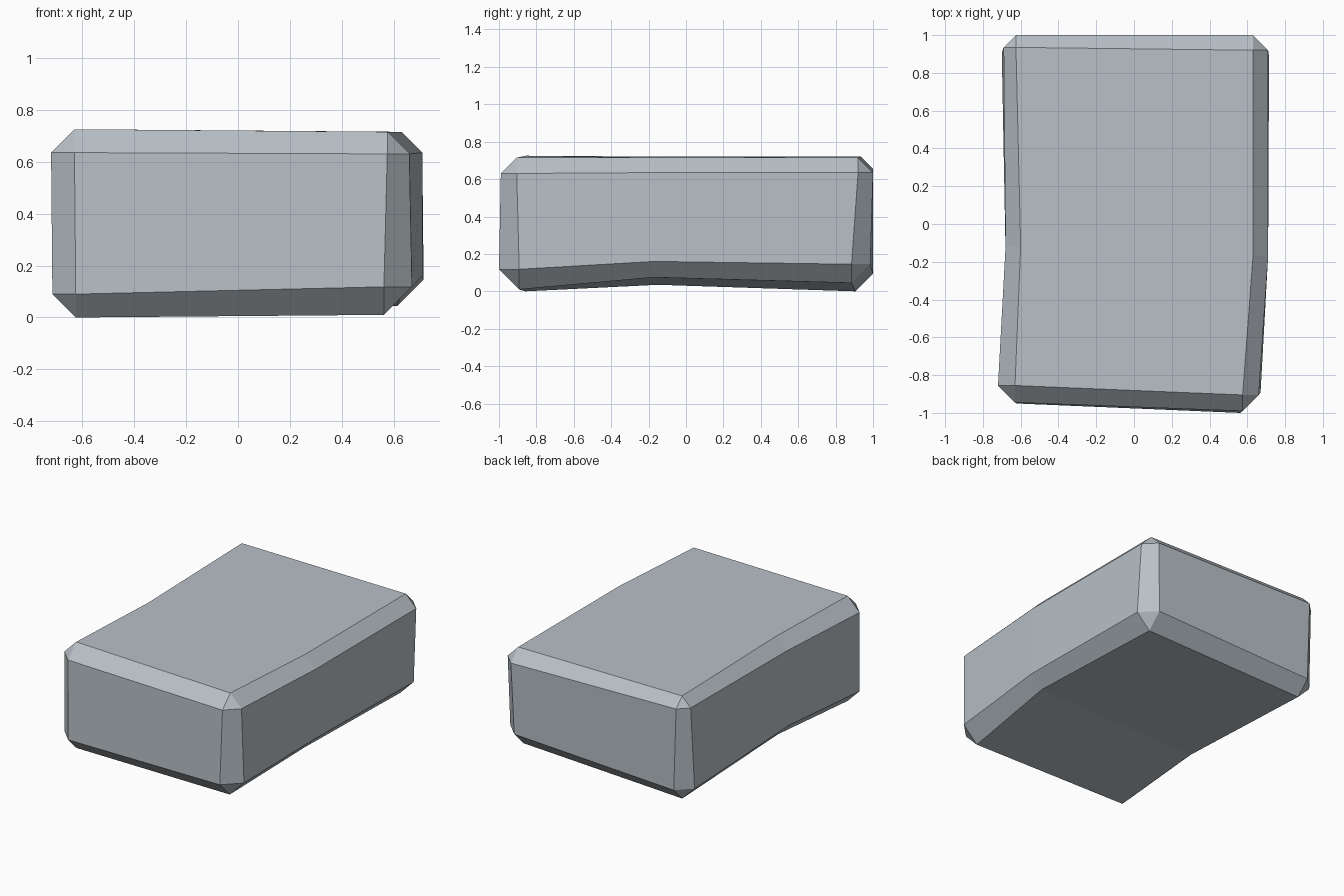
import bpy, bmesh
from mathutils import Vector

if "Cube" in bpy.data.objects:
    bpy.data.objects.remove(bpy.data.objects["Cube"])

# Worn stone block: each sharp corner is (x, y, z, chamfer width), keyed by side, station, level
corners = {
    (-1, -1, 1): (-.72, -.945, .725, .09), (1, -1, 1): (.66, -.99, .715, .085),
    (-1, 0, 1): (-.68, -.12, .72, .08),    (1, 0, 1): (.71, -.17, .715, .08),
    (-1, 1, 1): (-.69, 1.0, .72, .065),    (1, 1, 1): (.71, 1.0, .715, .08),
    (-1, -1, -1): (-.715, -.95, .0, .09),  (1, -1, -1): (.67, -1.0, .01, .108),
    (-1, 0, -1): (-.68, -.15, .035, .085), (1, 0, -1): (.71, -.17, .075, .085),
    (-1, 1, -1): (-.70, 1.0, .0, .093),    (1, 1, -1): (.715, .985, .045, .1),
}

bm = bmesh.new()
V = {}
for key, (x, y, z, w) in corners.items():
    p, s = Vector((x, y, z)), Vector(key)
    for axis in range(3):
        if axis == 1 and key[1] == 0:
            continue
        # a point on the face along this axis, pulled in by the chamfer on the other two
        q = p - s * w
        q[axis] = p[axis]
        V[key, axis] = bm.verts.new(q)


def face(*pts):
    bm.faces.new([V[p] for p in pts])


for s in (-1, 1):
    # end face
    face(*[((x, s, z), 1) for x, z in ((-1, -1), (1, -1), (1, 1), (-1, 1))])
    for t in (-1, 1):
        # end chamfers: horizontal and vertical
        face(((-1, s, t), 1), ((1, s, t), 1), ((1, s, t), 2), ((-1, s, t), 2))
        face(((t, s, -1), 1), ((t, s, 1), 1), ((t, s, 1), 0), ((t, s, -1), 0))
        # corner triangle
        face(*[((s, t, 1), a) for a in range(3)])
        face(*[((s, t, -1), a) for a in range(3)])
    for a, b in ((-1, 0), (0, 1)):
        # side panel, top or bottom panel, long chamfers
        face(((s, a, -1), 0), ((s, b, -1), 0), ((s, b, 1), 0), ((s, a, 1), 0))
        face(((-1, a, s), 2), ((1, a, s), 2), ((1, b, s), 2), ((-1, b, s), 2))
        for t in (-1, 1):
            face(((s, a, t), 0), ((s, b, t), 0), ((s, b, t), 2), ((s, a, t), 2))

bmesh.ops.recalc_face_normals(bm, faces=bm.faces)
mesh = bpy.data.meshes.new("stone_block")
bm.to_mesh(mesh)
bm.free()

stone = bpy.data.materials.new("blue grey stone")
stone.diffuse_color = (0.48, 0.53, 0.57, 1)
stone.use_nodes = True
stone.node_tree.nodes["Principled BSDF"].inputs["Base Color"].default_value = stone.diffuse_color
mesh.materials.append(stone)
block = bpy.data.objects.new("stone_block", mesh)
bpy.context.collection.objects.link(block)
